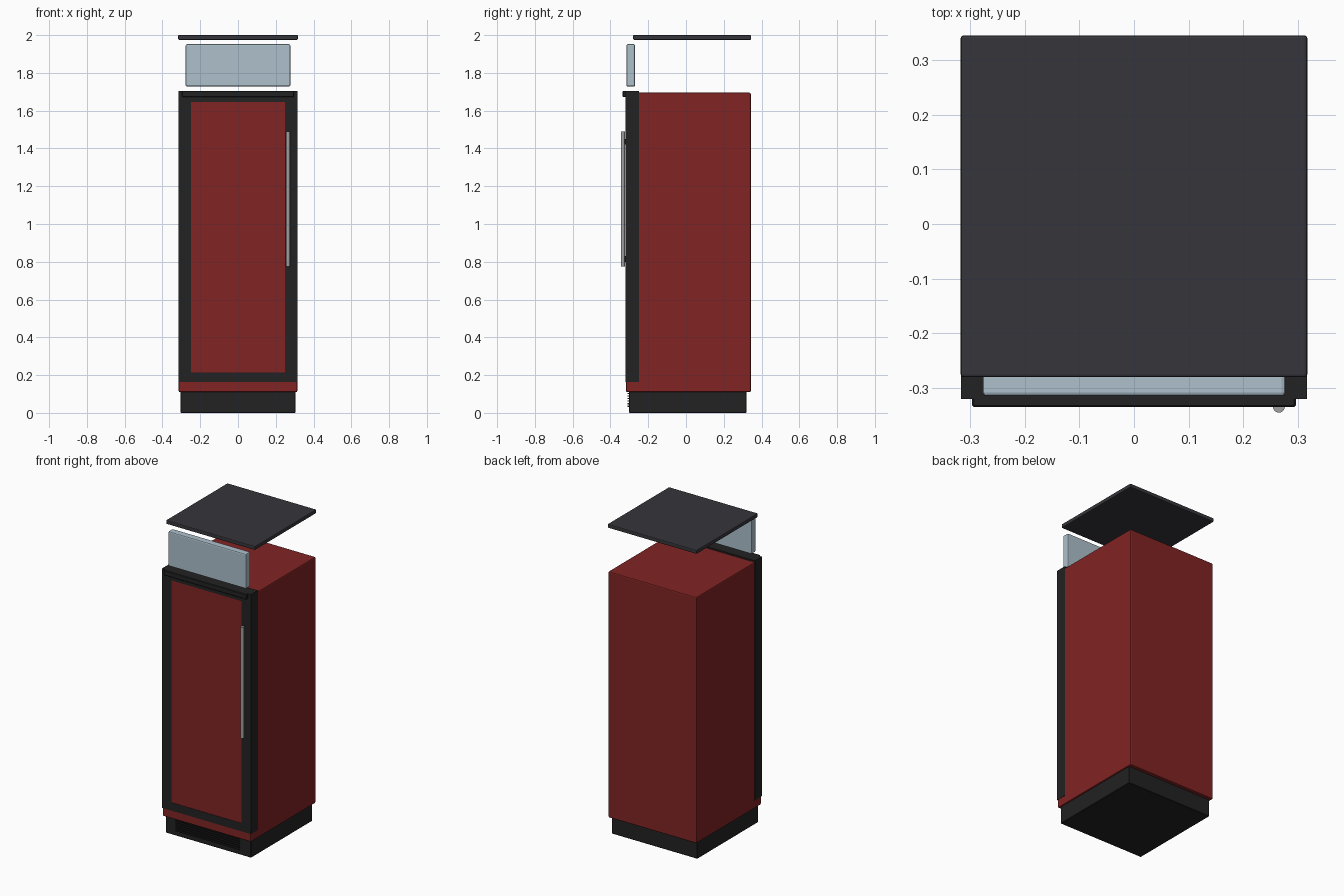
import bpy, bmesh

if "Cube" in bpy.data.objects:
    bpy.data.objects.remove(bpy.data.objects["Cube"])


def material(name, r, g, b):
    m = bpy.data.materials.new(name)
    m.diffuse_color = (r, g, b, 1)
    m.use_nodes = True
    m.node_tree.nodes["Principled BSDF"].inputs["Base Color"].default_value = m.diffuse_color
    return m


RED = material("dark red", 0.22, 0.017, 0.017)
BLACK = material("soft black", 0.016, 0.016, 0.016)
CHARCOAL = material("charcoal", 0.037, 0.035, 0.043)
GLASS = material("pale blue glass", 0.42, 0.53, 0.60)
METAL = material("brushed metal", 0.35, 0.35, 0.36)


def box(name, x, y, z, mat, bevel=0.0, segments=2):
    """Box from (min, max) ranges, with optional rounded edges."""
    bm = bmesh.new()
    bmesh.ops.create_cube(bm, size=1)
    for v in bm.verts:
        for i, (lo, hi) in enumerate((x, y, z)):
            v.co[i] = lo if v.co[i] < 0 else hi
    if bevel:
        bmesh.ops.bevel(bm, geom=bm.edges[:], offset=bevel, segments=segments,
                        profile=0.5, affect='EDGES')
    return finish(name, bm, mat)


def finish(name, bm, mat):
    mesh = bpy.data.meshes.new(name)
    bm.to_mesh(mesh)
    bm.free()
    mesh.materials.append(mat)
    obj = bpy.data.objects.new(name, mesh)
    bpy.context.collection.objects.link(obj)
    return obj


# Cabinet and recessed plinth
box("cabinet", (-0.314, 0.314), (-0.318, 0.343), (0.11, 1.695), RED, 0.007)
box("plinth", (-0.305, 0.305), (-0.302, 0.32), (0.0, 0.115), BLACK, 0.003, 1)

# Ventilation slats on the plinth
for i in range(6):
    z = 0.032 + i * 0.0135
    box(f"vent_slat_{i + 1}", (-0.23, 0.225), (-0.309, -0.30), (z, z + 0.006), BLACK)

# Door surround: rectangular ring extruded backwards around the cabinet
bm = bmesh.new()
rings = []
for y in (-0.32, -0.25):
    for x, z0, z1 in ((0.316, 0.163, 1.705), (0.25, 0.215, 1.645)):
        rings.append([bm.verts.new((sx * x, y, z)) for sx, z in
                      ((-1, z0), (1, z0), (1, z1), (-1, z1))])
outer_f, inner_f, outer_b, inner_b = rings
for a, b in ((outer_f, inner_f), (inner_f, inner_b),
             (inner_b, outer_b), (outer_b, outer_f)):
    for i in range(4):
        j = (i + 1) % 4
        bm.faces.new((a[i], a[j], b[j], b[i]))
bmesh.ops.recalc_face_normals(bm, faces=bm.faces[:])
finish("door_surround", bm, BLACK)

# Projecting top lip
box("top_lip", (-0.296, 0.296), (-0.335, -0.25), (1.672, 1.705), BLACK, 0.003, 1)

# Tubular handle on two short mounts
bpy.ops.mesh.primitive_cylinder_add(vertices=20, radius=0.011, depth=0.715,
                                    location=(0.265, -0.334, 1.1325))
handle = bpy.context.object
handle.name = "door_handle"
handle.data.materials.append(METAL)
bpy.ops.object.shade_smooth_by_angle()
for label, z in (("lower", 0.815), ("upper", 1.435)):
    box(f"{label}_handle_mount", (0.258, 0.272), (-0.332, -0.315),
        (z - 0.015, z + 0.015), BLACK)

# Raised glass panel and lid, floating above the cabinet
box("glass_panel", (-0.277, 0.277), (-0.315, -0.27), (1.728, 1.952), GLASS, 0.007)
box("lid", (-0.317, 0.317), (-0.28, 0.345), (1.975, 2.0), CHARCOAL, 0.005)
